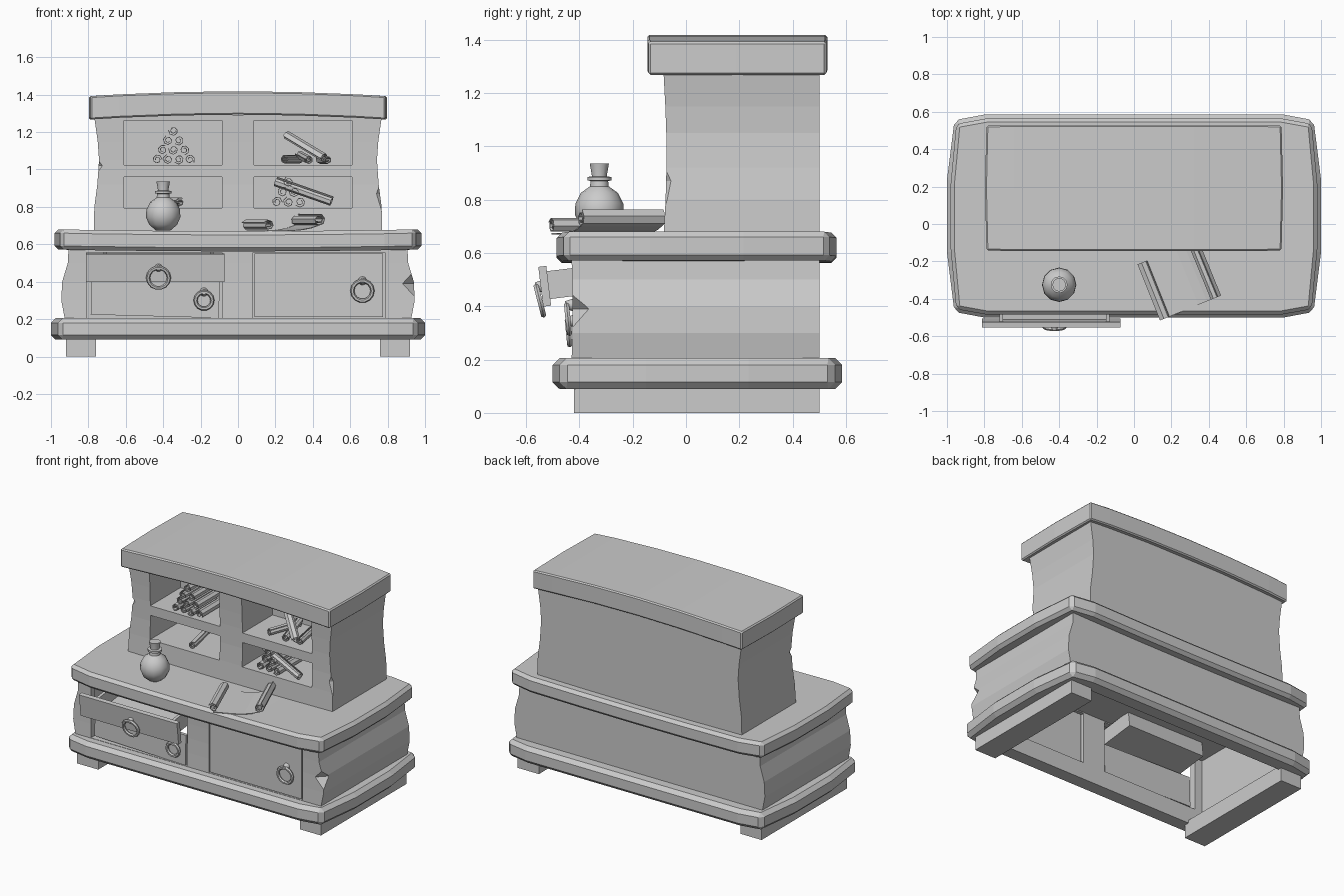
import bpy, bmesh, math
from mathutils import Vector, Matrix

if "Cube" in bpy.data.objects:
    bpy.data.objects.remove(bpy.data.objects["Cube"])


def finish(name, bm, smooth=None):
    bmesh.ops.recalc_face_normals(bm, faces=bm.faces)
    me = bpy.data.meshes.new(name)
    bm.to_mesh(me)
    bm.free()
    ob = bpy.data.objects.new(name, me)
    bpy.context.collection.objects.link(ob)
    if smooth:
        bpy.ops.object.select_all(action='DESELECT')
        ob.select_set(True)
        bpy.context.view_layer.objects.active = ob
        bpy.ops.object.shade_smooth_by_angle(angle=math.radians(smooth))
    return ob


def lattice(bm, xs, ys, zs, fn=lambda x, y, z: (x, y, z)):
    """Closed block with grid lines at the given coordinates, warped by fn."""
    c, cache = (xs, ys, zs), {}

    def vert(k):
        if k not in cache:
            cache[k] = bm.verts.new(fn(xs[k[0]], ys[k[1]], zs[k[2]]))
        return cache[k]
    for a in range(3):
        b, d = (a + 1) % 3, (a + 2) % 3
        for side in (0, len(c[a]) - 1):
            for i in range(len(c[b]) - 1):
                for j in range(len(c[d]) - 1):
                    q = []
                    for di, dj in ((0, 0), (1, 0), (1, 1), (0, 1)):
                        k = [0, 0, 0]
                        k[a], k[b], k[d] = side, i + di, j + dj
                        q.append(vert(tuple(k)))
                    bm.faces.new(q)


def boxes(name, items, matrix=None):
    bm = bmesh.new()
    for x0, x1, y0, y1, z0, z1 in items:
        lattice(bm, (x0, x1), (y0, y1), (z0, z1))
    ob = finish(name, bm)
    if matrix:
        ob.data.transform(matrix)
    return ob


def bevel(ob, width):
    m = ob.modifiers.new("bevel", 'BEVEL')
    m.width, m.segments, m.limit_method = width, 1, 'ANGLE'
    m.angle_limit = math.radians(40)


def cut(ob, cutter):
    m = ob.modifiers.new("cut", 'BOOLEAN')
    m.operation, m.object, m.solver = 'DIFFERENCE', cutter, 'EXACT'
    cutter.hide_render = True
    bpy.context.view_layer.objects.active = ob
    for n in [m.name for m in ob.modifiers]:
        bpy.ops.object.modifier_apply(modifier=n)
    bpy.data.objects.remove(cutter)


def chip(centre, radii):
    bm = bmesh.new()
    bmesh.ops.create_uvsphere(bm, u_segments=4, v_segments=2, radius=1,
                              matrix=Matrix.Translation(centre) @ Matrix.Diagonal((*radii, 1)))
    return finish("chip_cutter", bm)


def slab(name, hx, y0, y1, z0, z1, inx, iny, sag, bev):
    """Bowed board: corners pulled in, middle raised or lowered."""
    def fn(u, y, z):
        end = abs(u) == 1
        x = u * hx
        if end and y in (y0, y1):
            x -= u * inx
            y += iny if y == y0 else -iny
        return x, y, z - sag * (1 - u * u)
    bm = bmesh.new()
    lattice(bm, (-1, -.8, -.4, 0, .4, .8, 1), (y0, y0 + .35, y1 - .35, y1), (z0, z1), fn)
    ob = finish(name, bm)
    bevel(ob, bev)
    return ob


def body(name, y0, y1, widths, waist):
    """Cabinet carcass with a half width for each height."""
    zs = sorted(widths)

    def fn(u, y, z):
        t = (z - zs[0]) / (zs[-1] - zs[0])
        return u * widths[z], y + (waist * math.sin(math.pi * t) if y == y0 else 0), z
    bm = bmesh.new()
    lattice(bm, (-1, 0, 1), (y0, y1), zs, fn)
    return finish(name, bm)


# feet and hollow base
for s in (-1, 1):
    boxes("foot_rail", [(s * .84 - .08, s * .84 + .08, -.42, .5, 0, .11)])
base = slab("base_slab", 1, -.5, .585, .09, .205, .04, .03, 0, .025)
cut(base, boxes("c", [(-.87, .87, -.385, .475, 0, .4)]))

# lower cabinet shell with two front openings
lower = body("lower_cabinet", -.43, .5, {.17: .92, .3: .945, .4: .94, .5: .91, .6: .905}, .005)
cut(lower, boxes("c", [(-.87, .87, -.385, .475, .1, .8)]))
cut(lower, boxes("c", [(-.81, -.085, -.6, -.3, .207, .555), (.08, .785, -.6, -.3, .207, .555)]))
cut(lower, chip((.945, -.43, .39), (.07, .07, .075)))

# counter and upper cabinet
slab("counter", .98, -.485, .565, .572, .68, .03, .03, .01, .02)
upper = body("upper_cabinet", -.085, .5,
             {.64: .772, .8: .768, .92: .752, 1.05: .743, 1.15: .75, 1.29: .77}, .012)
cut(upper, boxes("c", [(x, x + .525, -.3, .25, z0, z1) for x in (-.61, .085)
                       for z0, z1 in ((.795, .96), (1.025, 1.262))]))
cut(upper, chip((-.755, -.08, 1.02), (.035, .04, .05)))
cut(upper, chip((.77, -.085, .87), (.04, .04, .12)))
slab("top_board", .797, -.145, .53, 1.267, 1.392, .008, .004, -.026, .008)

# doors
boxes("right_door", [(.088, .775, -.425, -.4, .212, .55)])
boxes("left_door", [(-.785, -.1, -.422, -.4, .215, .42)],
      Matrix.Translation((-.44, 0, .31)) @ Matrix.Rotation(math.radians(1.5), 4, 'Y') @ Matrix.Translation((.44, 0, -.31)))

# drooping open drawer
P = Vector((-.44, -.53, .475))
tilt = Matrix.Translation(P) @ Matrix.Rotation(math.radians(7), 4, 'X') @ Matrix.Translation(-P)
front = boxes("drawer_front", [(-.812, -.073, -.545, -.515, .4, .55)], tilt)
boxes("drawer_box", [(-.72, -.70, -.515, -.2, .425, .53), (-.15, -.13, -.515, -.2, .425, .53),
                     (-.70, -.15, -.22, -.2, .425, .53), (-.70, -.15, -.515, -.22, .425, .44)], tilt)


# ring handles
def handle(x, y, z, r, lean):
    bm = bmesh.new()
    bmesh.ops.create_cone(bm, cap_ends=True, segments=10, radius1=.024, radius2=.014, depth=.03,
                          matrix=Matrix.Translation((x, y - .01, z)) @ Matrix.Rotation(math.pi / 2, 4, 'X'))
    finish("handle_mount", bm, 40)
    rot = Matrix.Rotation(-lean, 4, 'X')
    c = Vector((x, y - .02, z)) + rot @ Vector((0, 0, -r))
    bpy.ops.mesh.primitive_torus_add(major_radius=r, minor_radius=.011, major_segments=14,
                                     minor_segments=6, location=c, rotation=(math.pi / 2 - lean, 0, 0))
    bpy.context.object.name = "handle_ring"
    bpy.ops.object.shade_smooth_by_angle(angle=math.radians(50))


handle(-.425, -.542, .475, .056, -.25)
handle(-.182, -.425, .345, .045, -.1)
handle(.665, -.428, .405, .054, -.1)

# bottle with cork
prof = [(0, .675), (.04, .675), (.075, .705), (.092, .745), (.09, .785), (.07, .825), (.035, .85),
        (.033, .87), (.045, .872), (.045, .885), (.028, .887), (.028, .89), (.036, .935), (0, .935)]
bm = bmesh.new()
rings = [[bm.verts.new((-.4 + r * math.cos(a * math.tau / 12), -.325 + r * math.sin(a * math.tau / 12), z))
          for a in range(12)] for r, z in prof]
for p, q in zip(rings, rings[1:]):
    for i in range(12):
        bm.faces.new((p[i], p[i - 1], q[i - 1], q[i]))
bmesh.ops.remove_doubles(bm, verts=bm.verts, dist=.0001)
finish("potion_bottle", bm, 45)


# paper scrolls: spiral ribbons swept between two points
def scrolls(name, items):
    bm = bmesh.new()
    for p0, p1, r, start in items:
        p0, p1 = Vector(p0), Vector(p1)
        d = (p1 - p0).normalized()
        side = d.cross((0, 0, 1)).normalized()
        up = side.cross(d)
        prev = None
        for i in range(12):
            a, rr = start + i * math.tau / 7, r * (1 - .055 * i)
            off = (side * math.cos(a) + up * math.sin(a)) * rr
            cur = [bm.verts.new(p0 + off), bm.verts.new(p1 + off)]
            if prev:
                bm.faces.new((*prev, *reversed(cur)))
            prev = cur
    ob = finish(name, bm)
    ob.modifiers.new("paper", 'SOLIDIFY').thickness = .004


def pile(x, z, n, r, y0=-.06, y1=.19):
    return [((x + (i - (n - row - 1) / 2) * 2 * r, y0 + .01 * ((i + row) % 2), z + r + row * 1.75 * r),
             (x + (i - (n - row - 1) / 2) * 2 * r, y1, z + r + row * 1.75 * r), r, i * 1.9 + row)
            for row in range(n) for i in range(n - row)]


scrolls("upper_left_scrolls", pile(-.345, 1.025, 4, .029))
scrolls("lower_left_scroll", [((-.31, -.05, .825), (-.36, .2, .825), .028, 1)])
scrolls("lower_right_scrolls", pile(.27, .795, 3, .031)
        + [((.2, .0, .935), (.5, -.05, .83), .03, 2)])
scrolls("upper_right_scrolls", [((.26, .15, 1.18), (.46, -.03, 1.06), .03, 0),
                                ((.25, -.02, 1.053), (.33, .2, 1.053), .027, 1),
                                ((.38, -.03, 1.053), (.33, .2, 1.08), .027, 3),
                                ((.48, -.02, 1.053), (.44, .2, 1.053), .027, 2)])

# unrolled sheet on the counter
a0, a1, b0, b1 = map(Vector, ((.045, -.205, .702), (.165, -.505, .702), (.31, -.09, .73), (.435, -.395, .73)))
scrolls("open_scroll_rolls", [(a0, a1, .032, .5), (b0, b1, .036, 2)])
bm = bmesh.new()
prev = None
for i in range(7):
    t = i / 6
    dip = Vector((0, 0, .674 + .03 * t ** 4))
    cur = []
    for p, q in ((a0, b0), (a1, b1)):
        v = p.lerp(q, t)
        v.z = dip.z
        cur.append(bm.verts.new(v))
    if prev:
        bm.faces.new((*prev, *reversed(cur)))
    prev = cur
finish("open_scroll_sheet", bm).modifiers.new("paper", 'SOLIDIFY').thickness = .004
